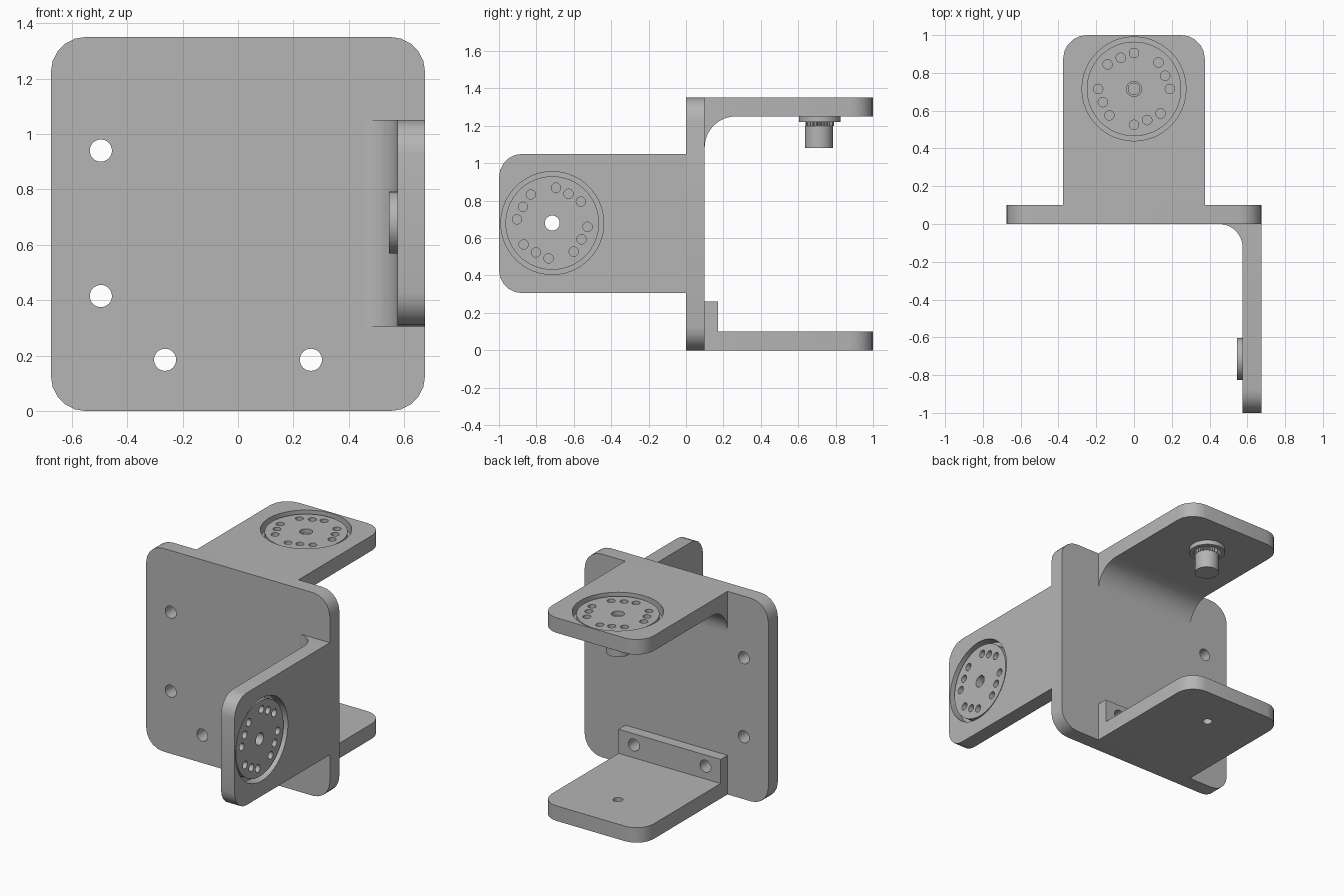
import bpy, bmesh
from math import sin, cos, pi, radians

cube = bpy.data.objects.get("Cube")
if cube:
    bpy.data.objects.remove(cube, do_unlink=True)

grey = bpy.data.materials.new("plain grey")
grey.use_nodes = True
colour = (0.46, 0.46, 0.46, 1)
grey.diffuse_color = colour
grey.node_tree.nodes["Principled BSDF"].inputs["Base Color"].default_value = colour


# Outline helpers
def circle(a, b, r, n=32):
    return [(a + r * cos(2 * pi * i / n), b + r * sin(2 * pi * i / n)) for i in range(n)]


def rounded(a0, a1, b0, b1, radii, steps=5):
    """Rectangle, corner radii counter-clockwise from the low corner."""
    corners = [(a0, b0, 1, 1), (a1, b0, -1, 1), (a1, b1, -1, -1), (a0, b1, 1, -1)]
    pts = []
    for k, ((a, b, sa, sb), r) in enumerate(zip(corners, radii)):
        if r == 0:
            pts.append((a, b))
            continue
        for i in range(steps + 1):
            t = pi + pi / 2 * (k + i / steps)
            pts.append((a + sa * r + r * cos(t), b + sb * r + r * sin(t)))
    return pts


def fillet(a, b, sa, sb, r, steps=12):
    arc = [pi / 2 * i / steps for i in range(steps + 1)]
    return [(a, b)] + [(a + sa * r * (1 - cos(t)), b + sb * r * (1 - sin(t))) for t in arc]


def prism(name, outlines, axis, lo, hi):
    """Extrude outlines along an axis."""
    place = {"x": lambda a, b, d: (d, a, b),
             "y": lambda a, b, d: (a, d, b),
             "z": lambda a, b, d: (a, b, d)}[axis]
    bm = bmesh.new()
    for pts in outlines:
        low = [bm.verts.new(place(a, b, lo)) for a, b in pts]
        high = [bm.verts.new(place(a, b, hi)) for a, b in pts]
        bm.faces.new(low)
        bm.faces.new(high)
        for i in range(len(pts)):
            j = (i + 1) % len(pts)
            bm.faces.new((low[i], low[j], high[j], high[i]))
    bmesh.ops.recalc_face_normals(bm, faces=bm.faces)
    mesh = bpy.data.meshes.new(name)
    bm.to_mesh(mesh)
    bm.free()
    mesh.materials.append(grey)
    ob = bpy.data.objects.new(name, mesh)
    bpy.context.collection.objects.link(ob)
    return ob


def select(ob):
    bpy.ops.object.select_all(action="DESELECT")
    ob.select_set(True)
    bpy.context.view_layer.objects.active = ob


def cut(ob, outlines, axis, lo, hi):
    cutter = prism("cutter", outlines, axis, lo, hi)
    cutter.hide_render = True
    mod = ob.modifiers.new("cut", "BOOLEAN")
    mod.operation = "DIFFERENCE"
    mod.solver = "EXACT"
    mod.object = cutter
    select(ob)
    bpy.ops.object.modifier_apply(modifier=mod.name)
    bpy.data.objects.remove(cutter, do_unlink=True)


HALF, ARM, T, R = 0.675, 0.375, 0.1, 0.125
TOP = 2 * HALF

# Main plate with mounting holes
low_holes = [circle(x, 0.185, 0.04) for x in (-0.263, 0.263)]
side_holes = [circle(-0.495, z, 0.04) for z in (0.415, 0.94)]
plate = prism("main_plate", [rounded(-HALF, HALF, 0, TOP, [R] * 4)], "y", 0, T)
cut(plate, low_holes + side_holes, "y", -0.1, 0.2)

# Bottom arm and its screw lip
arm_shape = rounded(-ARM, ARM, T, 1, [0, 0, R, R])
bottom_arm = prism("bottom_arm", [arm_shape], "z", 0, T)
cut(bottom_arm, [circle(0, 0.715, 0.03)], "z", -0.1, 0.2)
lip = prism("screw_lip", [rounded(-ARM, ARM, T, 0.26, [0] * 4)], "y", T, 0.172)
cut(lip, low_holes, "y", 0, 0.3)

# Top arm and side arm, each with a fillet
top_arm = prism("top_arm", [arm_shape], "z", TOP - T, TOP)
prism("top_arm_fillet", [fillet(T, TOP - T, 1, -1, 0.165)], "x", -ARM, ARM)
side_arm = prism("side_arm", [rounded(-1, 0, 0.305, 1.05, [R, 0, 0, R])], "x", HALF - T, HALF)
prism("side_arm_fillet", [fillet(HALF - T, 0, -1, -1, 0.125)], "z", 0.305, 1.05)


# Round horn set in a pocket of an arm
def horn(name, arm, axis, a, b, face, flip, turn):
    floor = face - 0.065
    cut(arm, [circle(a, b, 0.275, 64)], axis, floor, face + 0.1)
    cut(arm, [circle(a, b, 0.112)], axis, face - 0.2, face - 0.03)
    disc = prism(name + "_horn_disc", [circle(a, b, 0.25, 64)], axis, floor, face - 0.015)
    holes = [circle(a, b, 0.04)]
    for quarter in range(4):
        t = turn + quarter * pi / 2
        for u, v in ((0.19, 0), (0.165, 0.07), (0.13, 0.14)):
            v *= flip
            holes.append(circle(a + u * cos(t) - v * sin(t),
                                b + u * sin(t) + v * cos(t), 0.025, 20))
    cut(disc, holes, axis, face - 0.2, face + 0.1)
    hub = prism(name + "_horn_hub", [circle(a, b, 0.112)], axis, face - 0.13, floor)
    cut(hub, [circle(a, b, 0.085)], axis, face - 0.2, face)


horn("top", top_arm, "z", 0, 0.715, TOP, 1, 0)
horn("side", side_arm, "x", -0.715, 0.68, HALF, -1, radians(-6))

# Splined shaft under the top arm
teeth = []
for i in range(100):
    r = 0.077 if i % 4 < 2 else 0.068
    t = 2 * pi * i / 100
    teeth.append((r * cos(t), 0.715 + r * sin(t)))
prism("shaft_spline", [teeth], "z", 1.2, 1.275)
prism("shaft_body", [circle(0, 0.71, 0.075, 48)], "z", 1.08, 1.2)
prism("shaft_screw", [circle(0, 0.715, 0.033)], "z", 1.275, 1.31)

# Smooth the curved walls, keep edges sharp
for ob in [o for o in bpy.context.collection.objects if o.type == "MESH"]:
    if grey.name in ob.data.materials:
        select(ob)
        bpy.ops.object.shade_smooth_by_angle(angle=radians(30))
